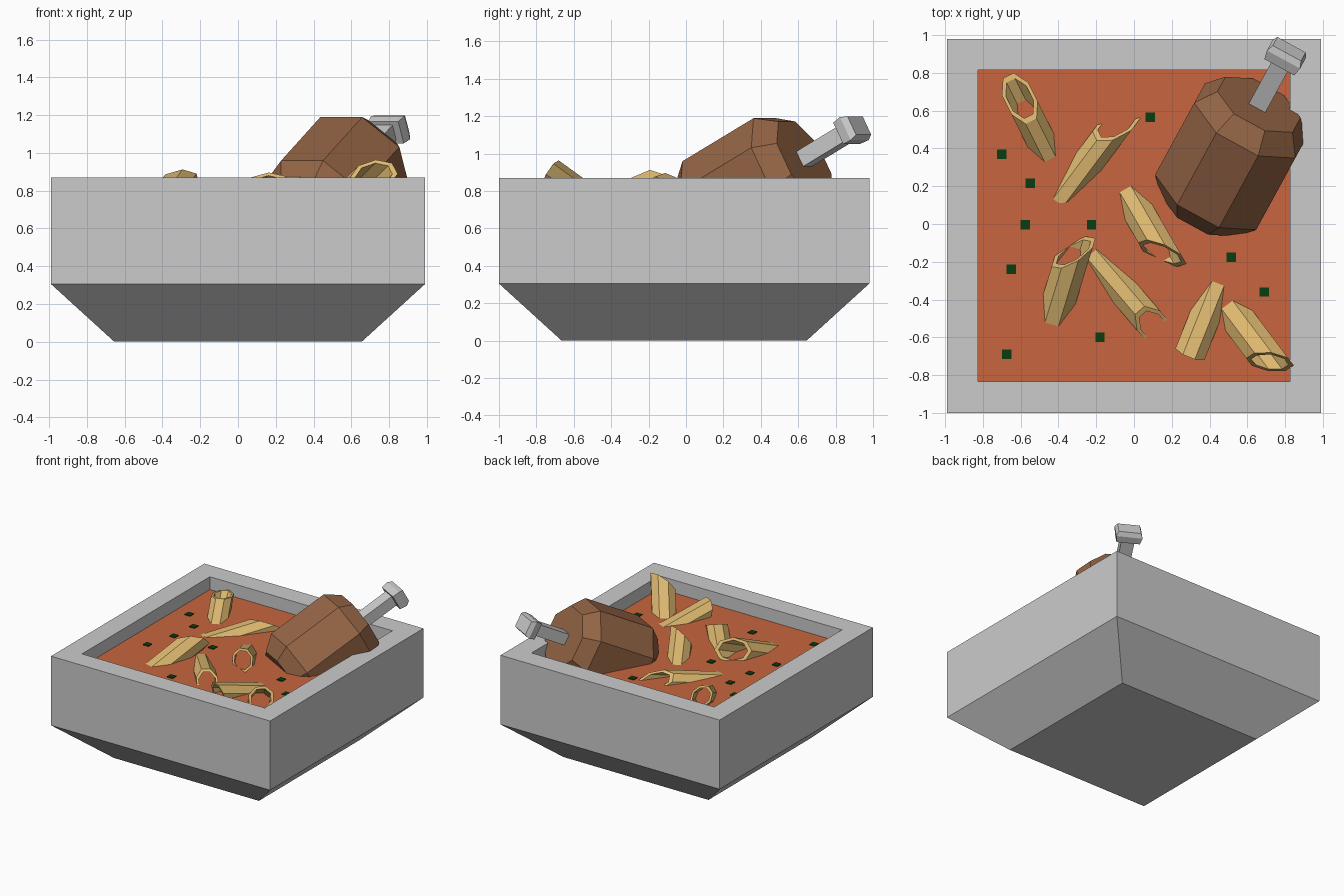
import bpy, math
from mathutils import Vector

if "Cube" in bpy.data.objects:
    bpy.data.objects.remove(bpy.data.objects["Cube"])


def material(name, rgb):
    m = bpy.data.materials.new(name)
    m.diffuse_color = (*rgb, 1)
    m.use_nodes = True
    m.node_tree.nodes["Principled BSDF"].inputs["Base Color"].default_value = m.diffuse_color
    return m


PASTA = material("pasta_yellow", (0.72, 0.48, 0.16))
SOUP = material("broth_orange", (0.58, 0.13, 0.05))
MEAT = material("meat_brown", (0.30, 0.13, 0.06))
HERB = material("herb_green", (0.003, 0.045, 0.005))


def loft(name, rings, mat=None, caps=True, closed=False):
    """Skin consecutive rings of points; closed joins the last ring to the first."""
    n = len(rings[0])
    verts = [p for r in rings for p in r]
    faces = []
    for k in range(len(rings) if closed else len(rings) - 1):
        a, b = k * n, (k + 1) % len(rings) * n
        faces += [(a + i, a + (i + 1) % n, b + (i + 1) % n, b + i) for i in range(n)]
    if caps and not closed:
        faces += [tuple(reversed(range(n))), tuple(range(len(verts) - n, len(verts)))]
    me = bpy.data.meshes.new(name)
    me.from_pydata(verts, [], faces)
    ob = bpy.data.objects.new(name, me)
    bpy.context.collection.objects.link(ob)
    if mat:
        me.materials.append(mat)
    return ob


def square(h, z, x=0, y=-0.01):
    return [(x + sx * h, y + sy * h, z) for sx, sy in ((-1, -1), (1, -1), (1, 1), (-1, 1))]


def frame(hx, hy, slope):
    """Axes of a tilted body: out along its length, right, and up."""
    h = Vector((hx, hy, 0)).normalized()
    s = math.radians(slope)
    out = h * math.cos(s) + Vector((0, 0, math.sin(s)))
    right = Vector((h.y, -h.x, 0))
    return out, right, right.cross(out)


# Square bowl with tapered base, and the broth surface inside it
loft("bowl", [square(0.655, 0), square(0.99, 0.305), square(0.99, 0.87),
              square(0.825, 0.87), square(0.825, 0.6)])
SOUP_Z = 0.765
me = bpy.data.meshes.new("broth")
me.from_pydata(square(0.825, SOUP_Z), [], [(0, 1, 2, 3)])
me.materials.append(SOUP)
bpy.context.collection.objects.link(bpy.data.objects.new("broth", me))

# Herb flakes
for i, (x, y) in enumerate([(-0.70, 0.37), (-0.55, 0.215), (-0.575, -0.005), (-0.225, -0.005),
                            (-0.65, -0.24), (-0.675, -0.69), (-0.18, -0.6), (0.515, -0.175),
                            (0.69, -0.36), (0.085, 0.565)]):
    loft(f"herb_flake_{i + 1}", [square(0.025, SOUP_Z - 0.01, x, y),
                                 square(0.025, SOUP_Z + 0.006, x, y)], HERB)


def pasta_tube(name, mouth, heading, slope, r, cu, cv, length):
    """Eight-sided hollow tube, both ends cut on a slant (cu sideways, cv vertical)."""
    out, right, up = frame(*heading, slope)

    def ring(rad, back):
        pts = []
        for i in range(8):
            a = math.tau * (i + 0.5) / 8
            c, s = math.cos(a) * rad, math.sin(a) * rad
            pts.append(Vector(mouth) + right * c + up * s + out * (cu * c + cv * s - back))
        return pts
    ro, ri = r * 1.05, r * 0.82
    loft(name, [ring(ro, length), ring(ro, 0), ring(ri, 0), ring(ri, length)], PASTA, closed=True)


# Pasta tubes: mouth centre, heading, slope, radius, slant, length
TUBES = [
    ((-0.605, 0.665, 0.84), (-0.447, 0.894), 24, 0.08, 0, -1.46, 0.45),
    ((-0.09, 0.53, 0.775), (0.6, 0.8), 10, 0.083, 0.8, -1.2, 0.42),
    ((-0.32, -0.15, 0.83), (0.29, 0.955), 22, 0.092, 0.95, -0.4, 0.42),
    ((0.15, -0.155, 0.82), (0.5, -0.866), 20, 0.085, -1.1, -0.5, 0.42),
    ((0.11, -0.55, 0.77), (0.65, -0.76), 9, 0.082, 0, -1.4, 0.40),
    ((0.30, -0.68, 0.785), (-0.37, -0.93), 15, 0.085, 0, 0.6, 0.45),
    ((0.72, -0.73, 0.88), (0.6, -0.8), 30, 0.092, -0.85, -0.2, 0.40),
]
for i, t in enumerate(TUBES):
    pasta_tube(f"pasta_tube_{i + 1}", *t)

# Meat chunk: octagonal body with bevelled ends, leaning out of the broth
out, right, up = frame(0.48, 0.88, 28)
C = Vector((0.615, 0.547, 0.92))


def octagon(d, r):
    return [C + out * d + right * (r * math.cos(math.tau * (i + 0.5) / 8))
            + up * (r * math.sin(math.tau * (i + 0.5) / 8)) for i in range(8)]


loft("meat", [octagon(-0.6, 0.245), octagon(-0.49, 0.33), octagon(0, 0.33), octagon(0.11, 0.245)], MEAT)


# Bone: square shaft with a wider knob at its end
def block(d, hu, hv):
    return [C + out * d + right * (a * hu) + up * (b * hv)
            for a, b in ((-1, -1), (1, -1), (1, 1), (-1, 1))]


loft("bone_shaft", [block(0.05, 0.05, 0.045), block(0.41, 0.05, 0.045)])
loft("bone_knob", [block(0.40, 0.09, 0.065), block(0.455, 0.1, 0.07), block(0.49, 0.085, 0.055)])

# Consistent outward normals
import bmesh
for ob in bpy.context.collection.objects:
    if ob.name != "broth":
        bm = bmesh.new()
        bm.from_mesh(ob.data)
        bmesh.ops.recalc_face_normals(bm, faces=bm.faces)
        bm.to_mesh(ob.data)
        bm.free()
